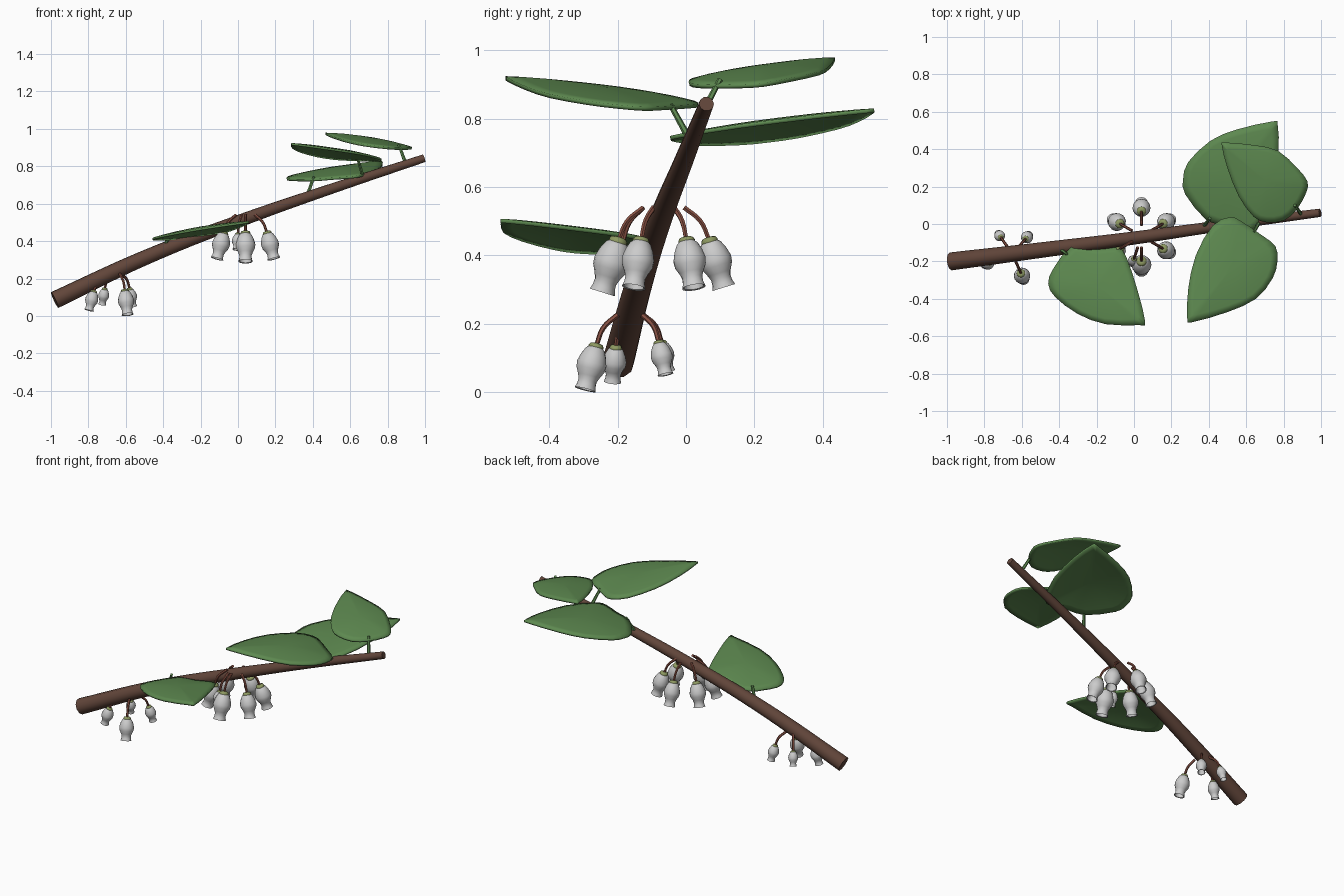
import bpy, bmesh, math
from mathutils import Vector

if "Cube" in bpy.data.objects:
    bpy.data.objects.remove(bpy.data.objects["Cube"])


def material(name, rgb):
    m = bpy.data.materials.new(name)
    m.diffuse_color = (*rgb, 1)
    m.use_nodes = True
    m.node_tree.nodes["Principled BSDF"].inputs["Base Color"].default_value = m.diffuse_color
    return m


BARK = material("bark", (0.12, 0.06, 0.042))
GREEN = material("leaf_green", (0.11, 0.25, 0.08))
WHITE = material("petal_white", (0.83, 0.80, 0.80))
STEM = material("flower_stem", (0.24, 0.08, 0.055))
CALYX = material("calyx_green", (0.27, 0.32, 0.12))


def finish(o, mat, angle=50):
    bpy.ops.object.select_all(action='DESELECT')
    o.select_set(True)
    bpy.context.view_layer.objects.active = o
    if o.type == 'CURVE':
        bpy.ops.object.convert(target='MESH')
        o = bpy.context.object
    o.data.materials.clear()
    o.data.materials.append(mat)
    bpy.ops.object.shade_smooth_by_angle(angle=math.radians(angle))
    return o


def tube(name, pts, r0, r1, mat, res=2, steps=6):
    c = bpy.data.curves.new(name, 'CURVE')
    c.dimensions = '3D'
    c.bevel_depth = 1
    c.bevel_resolution = res
    c.resolution_u = steps
    c.use_fill_caps = True
    s = c.splines.new('BEZIER')
    s.bezier_points.add(len(pts) - 1)
    for i, (b, p) in enumerate(zip(s.bezier_points, pts)):
        b.co = p
        b.handle_left_type = b.handle_right_type = 'AUTO'
        b.radius = r0 + (r1 - r0) * i / (len(pts) - 1)
    o = bpy.data.objects.new(name, c)
    bpy.context.collection.objects.link(o)
    return finish(o, mat)


def mesh_object(name, bm, mat, angle=50):
    bmesh.ops.recalc_face_normals(bm, faces=bm.faces)
    me = bpy.data.meshes.new(name)
    bm.to_mesh(me)
    bm.free()
    o = bpy.data.objects.new(name, me)
    bpy.context.collection.objects.link(o)
    return finish(o, mat, angle)


def lathe(name, profile, top, axis, mat, n=16):
    # profile of (radius, distance along axis), starting and ending closed
    q = Vector((0, 0, 1)).rotation_difference(axis)
    bm = bmesh.new()
    rings = []
    for r, d in profile:
        rings.append([bm.verts.new(top + q @ Vector((r * math.cos(k * math.tau / n),
                                                     r * math.sin(k * math.tau / n), d)))
                      for k in range(n)])
    for a, b in zip(rings, rings[1:]):
        for k in range(n):
            bm.faces.new((a[k], a[(k + 1) % n], b[(k + 1) % n], b[k]))
    bm.faces.new(rings[0])
    bm.faces.new(rings[-1])
    return mesh_object(name, bm, mat)


# urn-shaped bell, outside then inside; unit length
BELL = [(.12, .02), (.21, .1), (.28, .25), (.325, .42), (.31, .55), (.235, .7), (.2, .8),
        (.205, .9), (.235, 1), (.2, .985), (.165, .8), (.26, .5), (.2, .2)]
CAP = [(.07, -.04), (.14, -.02), (.17, .04), (.155, .1), (.08, .11)]


def flower(tag, centre, calyx, length, start_z, spread, tilt):
    c, top = Vector(centre), Vector(calyx)
    out = Vector((top.x - c.x, top.y - c.y, 0))
    axis = (out.normalized() * math.sin(tilt) + Vector((0, 0, -math.cos(tilt)))).normalized()
    lathe("bell_" + tag, [(r * length, d * length) for r, d in BELL], top, axis, WHITE)
    lathe("calyx_" + tag, [(r * length, d * length) for r, d in CAP], top, axis, CALYX)
    start = Vector((c.x, c.y, start_z)) + out * spread
    mid = start.lerp(top, .5) + out.normalized() * .012 + Vector((0, 0, .006))
    tube("flower_stem_" + tag, [start, mid, top], .008, .007, STEM, 1, 4)


# branch
tube("branch", [(-.98, -.2, .085), (-.5, -.14, .31), (0, -.075, .505), (.5, -.005, .68),
                (.995, .06, .843)], .048, .022, BARK, 3, 8)

# upper flower cluster: ring of six plus a small bud
C2 = (.04, -.065)
for i in range(6):
    a = math.radians(30 + 60 * i)
    flower("upper_%d" % i, (*C2, 0), (C2[0] + .132 * math.cos(a), C2[1] + .132 * math.sin(a), .447),
           .163 if i == 4 else .148, .54, .45, .3)
flower("upper_bud", (*C2, 0), (0, -.185, .44), .09, .54, .5, .3)

# lower flower cluster
for i, (x, y, z, l) in enumerate([(-.605, -.262, .137, .135), (-.77, -.205, .133, .108),
                                  (-.712, -.072, .147, .09), (-.58, -.08, .147, .1)]):
    flower("lower_%d" % i, (-.65, -.16, 0), (x, y, z), l, .225, .4, .27)


# leaves: outline in plan, tilted plane (tip point and slopes), slight dome
def leaf(tag, outline, tip, slope, stalk):
    n = len(outline)
    pts = []
    for i in range(n):  # smoothed outline
        p0, p1, p2, p3 = (Vector(outline[(i + k - 1) % n]) for k in range(4))
        pts += [p1, (p1 + p2) * .5625 - (p0 + p3) * .0625]
    n = len(pts)
    c = sum(pts, Vector((0, 0))) / n

    def place(p, t):
        z = tip[2] + slope[0] * (p.x - tip[0]) + slope[1] * (p.y - tip[1])
        return Vector((p.x, p.y, z + .022 * (1 - t * t) - .003))
    bm = bmesh.new()
    rings = [[bm.verts.new(place(c.lerp(p, t), t)) for p in pts] for t in (.3, .6, .85, 1)]
    mid = bm.verts.new(place(c, 0))
    for k in range(n):
        j = (k + 1) % n
        bm.faces.new((mid, rings[0][k], rings[0][j]))
        for a, b in zip(rings, rings[1:]):
            bm.faces.new((a[k], b[k], b[j], a[j]))
    o = mesh_object("leaf_" + tag, bm, GREEN)
    s = o.modifiers.new("thickness", 'SOLIDIFY')
    s.thickness = .012
    s.offset = 0
    a, b = Vector(stalk[0]), Vector(stalk[1])
    tube("leaf_stalk_" + tag, [a, (a + b) / 2, b], .01, .008, GREEN, 1, 3)


leaf("front_left", [(-.33, -.12), (-.2, -.135), (-.09, -.125), (-.04, -.18), (.02, -.36),
                    (.06, -.525), (.03, -.54), (-.15, -.535), (-.3, -.48), (-.42, -.39),
                    (-.457, -.32), (-.43, -.24)],
     (.06, -.53, .503), (.14, -.08), ((-.4, -.13, .36), (-.36, -.16, .44)))
leaf("front_right", [(.42, -.01), (.51, .035), (.57, .015), (.68, -.06), (.755, -.12),
                     (.765, -.2), (.74, -.29), (.65, -.4), (.5, -.47), (.31, -.525),
                     (.285, -.505), (.29, -.35), (.33, -.17)],
     (.29, -.52, .92), (-.11, -.094), ((.67, .01, .74), (.64, -.045, .84)))
leaf("back_large", [(.39, .02), (.275, .16), (.264, .24), (.29, .33), (.41, .445), (.55, .505),
                    (.74, .548), (.768, .53), (.772, .38), (.74, .16), (.66, -.02),
                    (.6, -.045), (.5, -.01)],
     (.76, .54, .825), (.107, .111), ((.375, -.01, .655), (.405, .03, .745)))
leaf("back_tip", [(.47, .42), (.49, .435), (.65, .42), (.77, .39), (.87, .3), (.925, .23),
                  (.92, .17), (.87, .08), (.8, .02), (.71, .01), (.64, .04), (.56, .15),
                  (.5, .3)],
     (.47, .42, .975), (-.124, .086), ((.895, .05, .82), (.86, .1, .915)))
